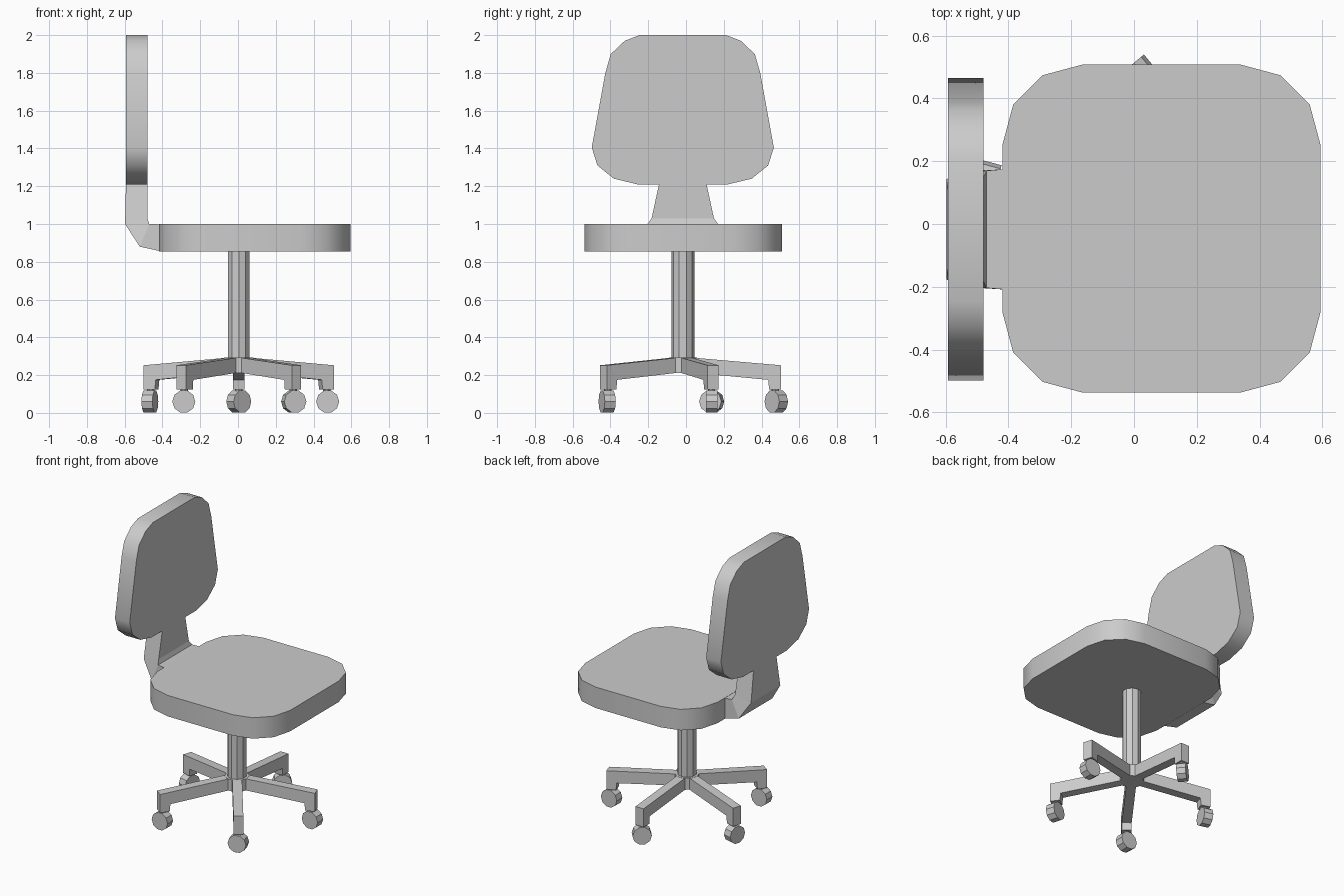
import bpy, bmesh
from math import radians, cos, sin
from mathutils import Matrix, Vector

if "Cube" in bpy.data.objects:
    bpy.data.objects.remove(bpy.data.objects["Cube"])

CX, CY = 0.004, -0.017  # column axis


def finish(name, bm, matrix=None):
    if matrix:
        bm.transform(matrix)
    bmesh.ops.recalc_face_normals(bm, faces=bm.faces)
    mesh = bpy.data.meshes.new(name)
    bm.to_mesh(mesh)
    bm.free()
    obj = bpy.data.objects.new(name, mesh)
    bpy.context.collection.objects.link(obj)
    return obj


def prism(name, points, direction, matrix=None):
    """Extrude a flat outline along a direction."""
    bm = bmesh.new()
    face = bm.faces.new([bm.verts.new(p) for p in points])
    ext = bmesh.ops.extrude_face_region(bm, geom=[face])
    verts = [g for g in ext["geom"] if isinstance(g, bmesh.types.BMVert)]
    bmesh.ops.translate(bm, verts=verts, vec=Vector(direction))
    return finish(name, bm, matrix)


def cylinder(name, radius, depth, sides, matrix):
    bm = bmesh.new()
    bmesh.ops.create_cone(bm, cap_ends=True, segments=sides, radius1=radius,
                          radius2=radius, depth=depth)
    return finish(name, bm, matrix)


# Seat: rounded rectangle with three-segment corners
corner = 0.257
outline = []
for i, (sx, sy) in enumerate([(1, 1), (-1, 1), (-1, -1), (1, -1)]):
    for k in range(4):
        a = radians(90 * i + 30 * k)
        outline.append((0.0875 + sx * 0.25 + corner * cos(a),
                        -0.0145 + sy * 0.266 + corner * sin(a), 0.855))
seat = prism("seat", outline, (0, 0, 0.145))
seat.data.shade_smooth()
seat.data.set_sharp_from_angle(angle=radians(40))

# Backrest: tapered rounded panel, half outline mirrored
half = [(0.229, 2.0), (0.307, 1.97), (0.381, 1.90), (0.41, 1.80),
        (0.482, 1.405), (0.452, 1.31), (0.365, 1.24), (0.24, 1.21)]
outline = [(-0.593, CY + y, z) for y, z in half]
outline += [(-0.593, CY - y, z) for y, z in reversed(half)]
back = prism("backrest", outline, (0.113, 0, 0))
back.data.shade_smooth()
back.data.set_sharp_from_angle(angle=radians(40))

# Bracket joining seat and backrest: outer x z, outer half width, inner x z, inner half width
stations = [(-0.593, 1.215, 0.125, -0.48, 1.215, 0.125),
            (-0.598, 1.00, 0.16, -0.48, 1.03, 0.165),
            (-0.52, 0.88, 0.185, -0.47, 1.00, 0.187),
            (-0.41, 0.856, 0.192, -0.41, 0.998, 0.192)]
bm = bmesh.new()
rings = []
for ox, oz, ow, ix, iz, iw in stations:
    rings.append([bm.verts.new(p) for p in (
        (ox, CY - ow, oz), (ox, CY + ow, oz), (ix, CY + iw, iz), (ix, CY - iw, iz))])
for r0, r1 in zip(rings, rings[1:]):
    for i in range(4):
        j = (i + 1) % 4
        bm.faces.new((r0[i], r0[j], r1[j], r1[i]))
bm.faces.new(rings[0])
bm.faces.new(rings[-1])
finish("back_bracket", bm)

# Column and hub
cylinder("column", 0.061, 0.575, 10, Matrix.Translation((CX, CY, 0.5725)))
cylinder("base_hub", 0.078, 0.08, 10,
         Matrix.Translation((CX, CY, 0.252)) @ Matrix.Rotation(radians(18), 4, "Z"))

# Five legs with swivelled casters: leg angle, wheel axle angle
leg_profile = [(0.03, 0.293), (0.07, 0.291), (0.52, 0.252), (0.52, 0.125),
               (0.457, 0.125), (0.452, 0.175), (0.05, 0.213)]
for n, (leg, axle) in enumerate([(18, 90), (90, 130), (162, 165), (234, 90), (306, 286)], 1):
    place = Matrix.Translation((CX, CY, 0)) @ Matrix.Rotation(radians(leg), 4, "Z")
    prism(f"base_leg_{n}", [(r, -0.031, z) for r, z in leg_profile], (0, 0.062, 0), place)
    hub = place @ Vector((0.495, 0, 0.06))
    cylinder(f"caster_pin_{n}", 0.02, 0.05, 8,
             place @ Matrix.Translation((0.49, 0, 0.115)))
    cylinder(f"caster_wheel_{n}", 0.061, 0.06, 10,
             Matrix.Translation(hub) @ Matrix.Rotation(radians(axle), 4, "Z")
             @ Matrix.Rotation(radians(90), 4, "Y"))
